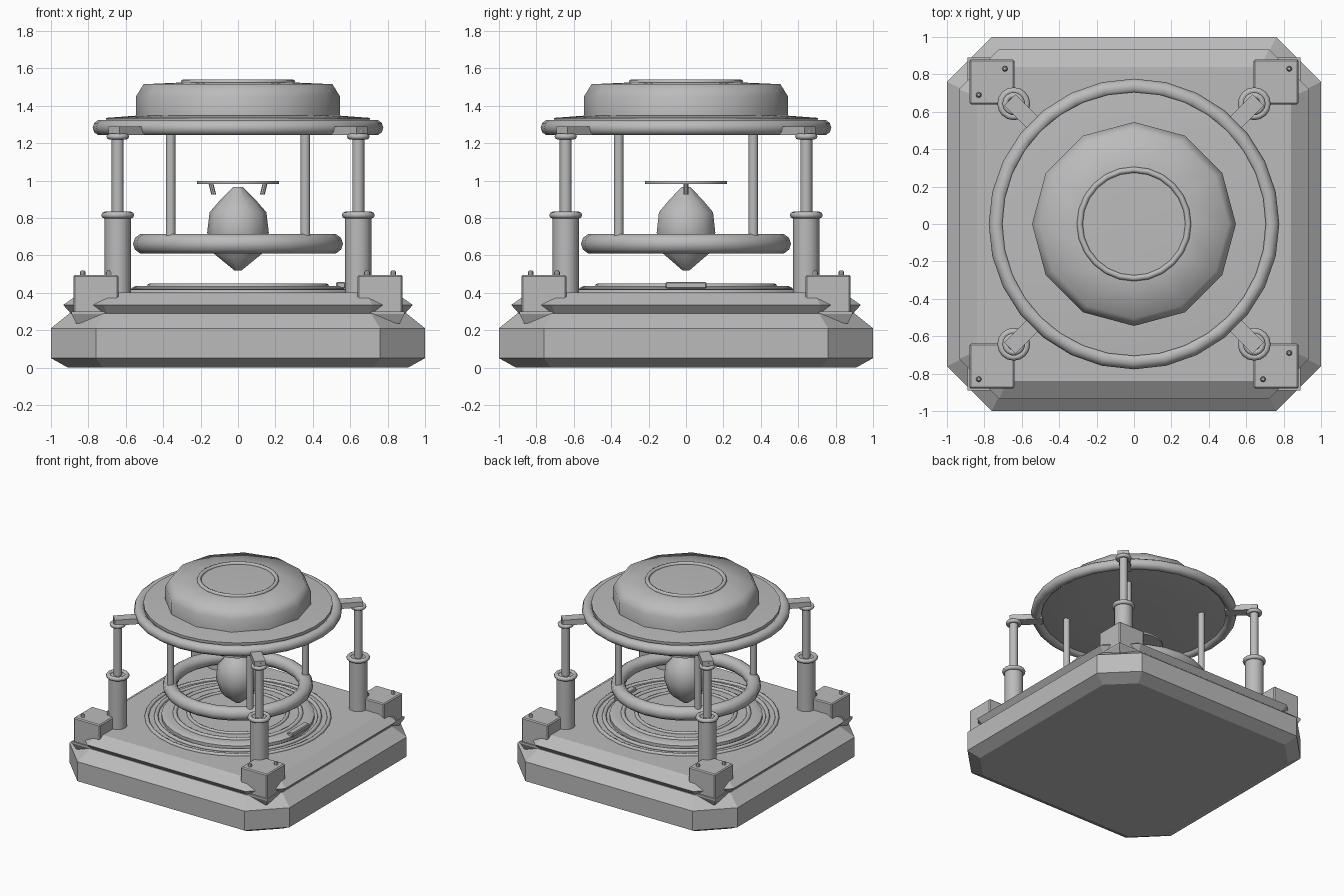
import bpy, bmesh, math
from mathutils import Matrix, Vector

if "Cube" in bpy.data.objects:
    bpy.data.objects.remove(bpy.data.objects["Cube"])

mat = bpy.data.materials.new("grey metal")
mat.diffuse_color = (0.5, 0.5, 0.5, 1)
mat.use_nodes = True
mat.node_tree.nodes["Principled BSDF"].inputs["Base Color"].default_value = mat.diffuse_color


def finish(bm, name, smooth=35):
    bmesh.ops.recalc_face_normals(bm, faces=bm.faces)
    me = bpy.data.meshes.new(name)
    bm.to_mesh(me)
    bm.free()
    me.materials.append(mat)
    ob = bpy.data.objects.new(name, me)
    bpy.context.collection.objects.link(ob)
    if smooth:
        bpy.ops.object.select_all(action='DESELECT')
        ob.select_set(True)
        bpy.context.view_layer.objects.active = ob
        bpy.ops.object.shade_smooth_by_angle(angle=math.radians(smooth))
    return ob


def loft(name, rings, closed=False, smooth=0):
    """Skin a stack of equal-sized point rings."""
    bm = bmesh.new()
    vs = [[bm.verts.new(p) for p in r] for r in rings]
    n = len(vs[0])
    pairs = list(zip(vs, vs[1:])) + ([(vs[-1], vs[0])] if closed else [])
    for a, b in pairs:
        for i in range(n):
            j = (i + 1) % n
            bm.faces.new((a[i], a[j], b[j], b[i]))
    if not closed:
        bm.faces.new(vs[0])
        bm.faces.new(vs[-1])
    return finish(bm, name, smooth)


def lathe(name, profile, seg, x=0, y=0, smooth=35, closed=False):
    rings = [[(x + r * math.cos(2 * math.pi * i / seg),
               y + r * math.sin(2 * math.pi * i / seg), z) for i in range(seg)]
             for r, z in profile]
    return loft(name, rings, closed, smooth)


def torus(name, R, r, z, seg=32, sides=10, x=0, y=0):
    prof = [(R + r * math.cos(2 * math.pi * k / sides),
             z + r * math.sin(2 * math.pi * k / sides)) for k in range(sides)]
    return lathe(name, prof, seg, x, y, 50, True)


def box(name, centre, size, turn=0, bevel=0):
    bm = bmesh.new()
    bmesh.ops.create_cube(bm, size=1)
    bmesh.ops.scale(bm, vec=size, verts=bm.verts)
    if bevel:
        bmesh.ops.bevel(bm, geom=bm.edges[:], offset=bevel, segments=1, affect='EDGES')
    bmesh.ops.transform(bm, matrix=Matrix.Translation(centre) @ Matrix.Rotation(turn, 4, 'Z'),
                        verts=bm.verts)
    return finish(bm, name, 0)


def octagon(h, c, z):
    return [(h, -c, z), (h, c, z), (c, h, z), (-c, h, z),
            (-h, c, z), (-h, -c, z), (-c, -h, z), (c, -h, z)]


# Chamfered base and the undercut deck on top of it
loft("base", [octagon(*p) for p in ((0.91, 0.72, 0), (1, 0.76, 0.05), (1, 0.76, 0.21),
                                    (0.90, 0.71, 0.29))])
loft("deck", [octagon(*p) for p in ((0.89, 0.70, 0.285), (0.935, 0.72, 0.335),
                                    (0.84, 0.68, 0.40))])

# Concentric floor rings
torus("outer_floor_ring", 0.68, 0.016, 0.40, 32, 8)
torus("middle_floor_ring", 0.61, 0.016, 0.405, 32, 8)
lathe("floor_disc", [(0.57, 0.39), (0.57, 0.425), (0.55, 0.435), (0.5, 0.435)], 32)
torus("inner_floor_ring", 0.47, 0.018, 0.432, 32, 8)
torus("small_floor_ring", 0.37, 0.014, 0.435, 32, 8)
box("floor_latch", (0.55, 0, 0.44), (0.05, 0.22, 0.035), bevel=0.006)

# Floating core with its cap plate and prongs
lathe("core", [(0.02, 0.52), (0.13, 0.61), (0.165, 0.72), (0.152, 0.83), (0.10, 0.89),
               (0.025, 0.965)], 10, smooth=40)
lathe("cap_plate", [(0.22, 0.982), (0.22, 0.998)], 24)
for s in (-1, 1):
    loft("cap_prong", [[(s * r + 0.013 * math.cos(a * math.pi / 4),
                         0.013 * math.sin(a * math.pi / 4), z) for a in range(8)]
                       for r, z in ((0.13, 0.925), (0.145, 0.985))], smooth=35)

# Lower ring and canopy
torus("lower_ring", 0.507, 0.054, 0.662, 24, 10)
torus("canopy_ring", 0.735, 0.042, 1.283, 28, 10)
lathe("canopy_dish", [(0.02, 1.265), (0.5, 1.245), (0.70, 1.27), (0.705, 1.335), (0.50, 1.35)],
      32, smooth=50)
lathe("dome", [(0.545, 1.33), (0.545, 1.45), (0.505, 1.515), (0.28, 1.525)], 12, smooth=65)
torus("dome_ring", 0.29, 0.016, 1.525, 24, 8)

for sx in (-1, 1):
    for sy in (-1, 1):
        turn = math.atan2(sy, sx)
        # Inner posts
        lathe("inner_post", [(0.026, 0.66), (0.026, 1.27)], 12, sx * 0.36, sy * 0.36)
        # Outer pistons
        px, py = sx * 0.643, sy * 0.643
        lathe("piston_sleeve", [(0.07, 0.39), (0.07, 0.82)], 16, px, py)
        torus("piston_collar", 0.07, 0.018, 0.815, 16, 8, px, py)
        lathe("piston_rod", [(0.032, 0.80), (0.032, 1.27)], 12, px, py)
        torus("rod_collar", 0.045, 0.016, 1.235, 14, 8, px, py)
        box("arm", (sx * 0.575, sy * 0.575, 1.265), (0.25, 0.085, 0.045), turn)
        # Corner blocks with tapered feet and bolts
        cx, cy = sx * 0.76, sy * 0.76
        box("corner_block", (cx, cy, 0.39), (0.24, 0.24, 0.21), bevel=0.008)
        foot = [[(sx * a, sy * b, z) for a, b in ((i, i), (o, i), (o, o), (i, o))]
                for i, o, z in ((0.70, 0.865, 0.235), (0.65, 0.89, 0.285), (0.65, 0.89, 0.30))]
        loft("corner_foot", foot)
        for t in (-0.07, 0.07):
            lathe("bolt", [(0.015, 0.48), (0.015, 0.51), (0.008, 0.52)], 8, cx + t, cy + t)
